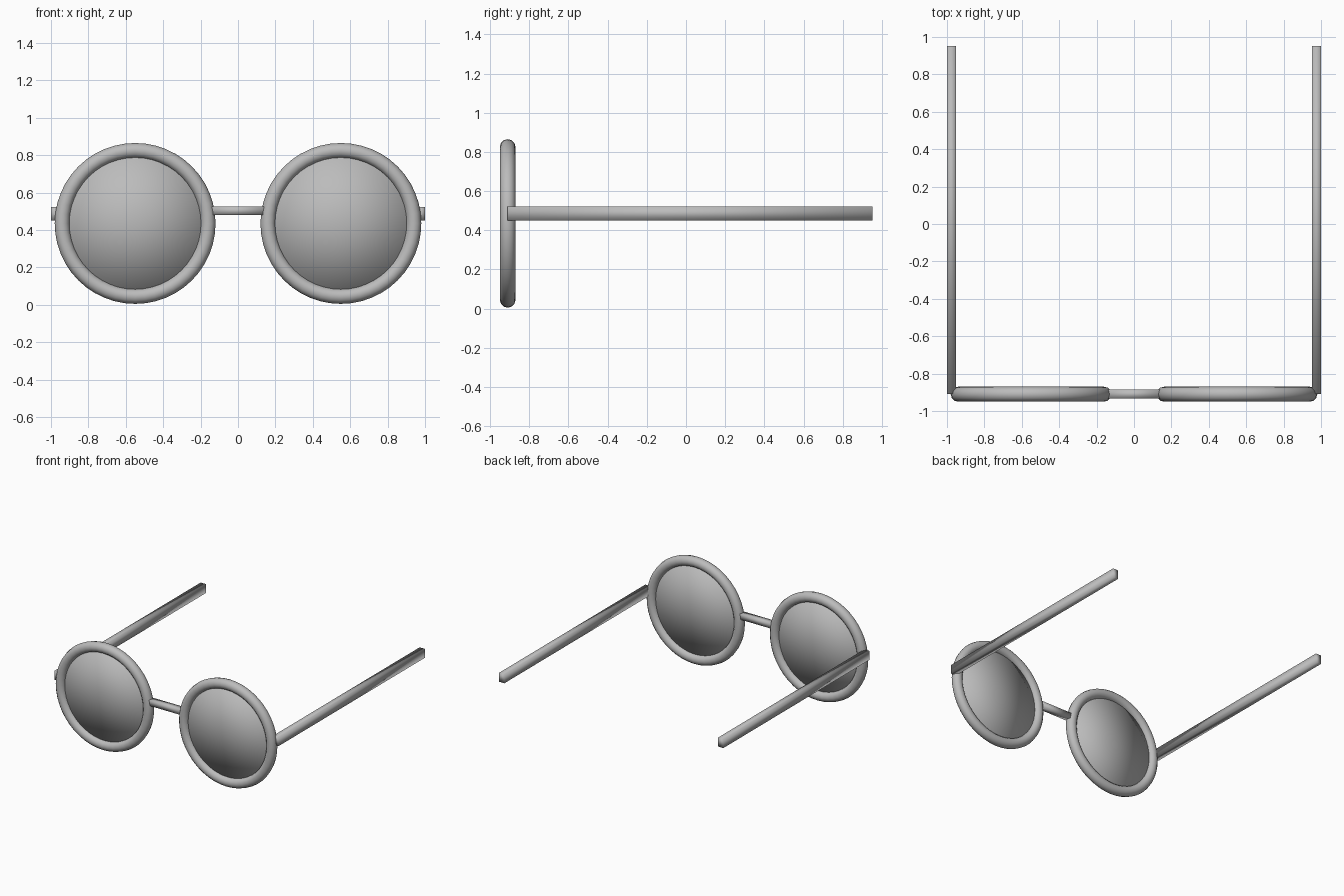
import bpy
import math

cube = bpy.data.objects.get("Cube")
if cube:
    bpy.data.objects.remove(cube, do_unlink=True)

# One plain grey for the whole model
GREY = (0.5, 0.5, 0.5, 1.0)
grey = bpy.data.materials.new("plain grey")
grey.use_nodes = True
grey.diffuse_color = GREY
grey.node_tree.nodes["Principled BSDF"].inputs["Base Color"].default_value = GREY

FRONT_Y = -0.91
LENS_X = 0.55
LENS_Z = 0.435


def finish(name):
    obj = bpy.context.object
    obj.name = name
    obj.data.materials.append(grey)
    for face in obj.data.polygons:
        face.use_smooth = True
    return obj


def bar(name, low, high):
    """Softly shaded box between two corners."""
    centre = [(a + b) / 2 for a, b in zip(low, high)]
    bpy.ops.mesh.primitive_cube_add(size=1, location=centre)
    bpy.context.object.scale = [b - a for a, b in zip(low, high)]
    bpy.ops.object.transform_apply(location=False, rotation=False, scale=True)
    return finish(name)


for side, label in ((1, "left"), (-1, "right")):
    place = (side * LENS_X, FRONT_Y, LENS_Z)
    upright = (math.pi / 2, 0, 0)

    # Round rim
    bpy.ops.mesh.primitive_torus_add(
        major_segments=48, minor_segments=12, major_radius=0.39,
        minor_radius=0.04, location=place, rotation=upright)
    finish(label + "_rim")

    # Thin lens set in the rim
    bpy.ops.mesh.primitive_cylinder_add(
        vertices=48, radius=0.36, depth=0.016, end_fill_type='TRIFAN',
        location=place, rotation=upright)
    finish(label + "_lens")

    # Straight temple arm
    inner, outer = sorted((side * 0.953, side * 1.0))
    bar(label + "_temple", (inner, FRONT_Y, 0.45), (outer, 0.953, 0.522))

# Bridge between the rims
bar("bridge", (-0.15, FRONT_Y - 0.024, 0.48), (0.15, FRONT_Y + 0.024, 0.526))
